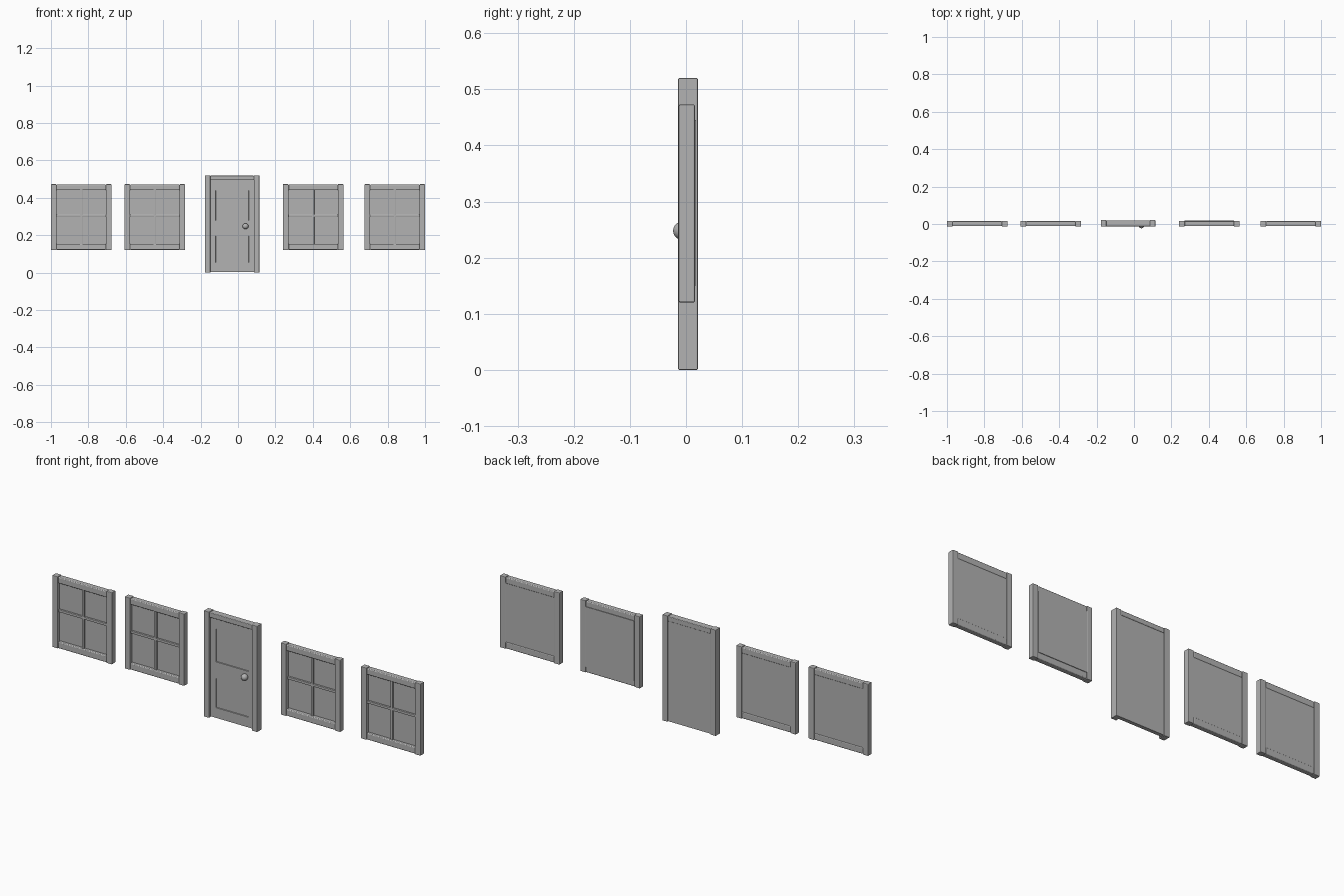
import bpy, bmesh, math
from mathutils import Vector

cube = bpy.data.objects.get("Cube")
if cube:
    bpy.data.objects.remove(cube, do_unlink=True)

grey = bpy.data.materials.new("plain_grey")
grey.use_nodes = True
COLOUR = (0.45, 0.45, 0.45, 1)
grey.diffuse_color = COLOUR
grey.node_tree.nodes["Principled BSDF"].inputs["Base Color"].default_value = COLOUR


def finish(name, bm, bevel=0.0, segments=2):
    mesh = bpy.data.meshes.new(name)
    bm.to_mesh(mesh)
    bm.free()
    mesh.materials.append(grey)
    obj = bpy.data.objects.new(name, mesh)
    bpy.context.collection.objects.link(obj)
    if bevel:
        mod = obj.modifiers.new("soft_edges", "BEVEL")
        mod.width = bevel
        mod.segments = segments
        mod.limit_method = "ANGLE"
    return obj


def box_mesh(x, y, z):
    """Box between (low, high) limits on every axis."""
    bm = bmesh.new()
    bmesh.ops.create_cube(bm, size=1)
    for v in bm.verts:
        v.co = Vector([lo + (c + 0.5) * (hi - lo)
                       for c, (lo, hi) in zip(v.co, (x, y, z))])
    return bm


def box(name, x, y, z, bevel=0.0, segments=2):
    return finish(name, box_mesh(x, y, z), bevel, segments)


# Windows: frame, pane and crossed glazing bars
W, STILE = 0.162, 0.03
BOTTOM, TOP = 0.12, 0.473
FRONT, BACK = -0.013, 0.016


def window(name, cx, shift=0.0):
    inner = W - STILE
    for side, s in (("right", -1), ("left", 1)):
        xs = sorted((cx + s * inner, cx + s * W))
        box(f"{name}_{side}_stile", xs, (FRONT, BACK), (BOTTOM, TOP), 0.003)
    span = (cx - inner, cx + inner)
    depth = (FRONT + 0.001, BACK - 0.001)
    box(f"{name}_top_rail", span, depth, (0.441, TOP - 0.002), 0.004, 3)
    box(f"{name}_bottom_rail", span, depth, (BOTTOM + 0.002, 0.154), 0.004, 3)
    box(f"{name}_pane", span, (0.002 + shift, 0.013 + shift), (0.15, 0.445))
    bar = (-0.007 + shift, 0.004 + shift)
    box(f"{name}_upright_bar", (cx - 0.006, cx + 0.006), bar, (0.152, 0.443), 0.0015)
    box(f"{name}_cross_bar", span, bar, (0.298, 0.31), 0.0015)


window("far_right_window", -0.838)
window("right_window", -0.445)
window("left_window", 0.402, 0.005)
window("far_left_window", 0.838)

# Door frame
DX, DW = -0.031, 0.145
inner = DW - 0.028
for side, s in (("right", -1), ("left", 1)):
    xs = sorted((DX + s * inner, DX + s * DW))
    box(f"door_{side}_post", xs, (-0.014, 0.021), (0, 0.52), 0.002)
box("door_head", (DX - inner, DX + inner), (-0.013, 0.02), (0.494, 0.518), 0.003, 3)

# Door leaf with two sunken panels
PANEL_X = (-0.12, 0.058)
PANELS = ((0.053, 0.197), (0.278, 0.44))
bm = box_mesh((DX - inner, DX + inner), (0.0, 0.018), (0.003, 0.496))
cuts = [((x, 0, 0), (1, 0, 0)) for x in PANEL_X]
cuts += [((0, 0, z), (0, 0, 1)) for pair in PANELS for z in pair]
for co, no in cuts:
    bmesh.ops.bisect_plane(bm, geom=bm.verts[:] + bm.edges[:] + bm.faces[:],
                           plane_co=co, plane_no=no)
bm.normal_update()


def in_panel(face):
    c = face.calc_center_median()
    return (face.normal.y < -0.9 and PANEL_X[0] < c.x < PANEL_X[1]
            and any(lo < c.z < hi for lo, hi in PANELS))


bmesh.ops.inset_individual(bm, faces=[f for f in bm.faces if in_panel(f)],
                           thickness=0.002, depth=-0.003)
finish("door_leaf", bm)

# Round knob on a short neck
KNOB = Vector((0.04, -0.007, 0.248))
bpy.ops.mesh.primitive_uv_sphere_add(segments=24, ring_count=12, radius=0.016,
                                     location=KNOB, rotation=(math.pi / 2, 0, 0))
knob = bpy.context.object
knob.name = "door_knob"
bpy.ops.object.shade_smooth()
bpy.ops.mesh.primitive_cylinder_add(vertices=24, radius=0.01, depth=0.012,
                                    location=KNOB + Vector((0, 0.004, 0)),
                                    rotation=(math.pi / 2, 0, 0))
neck = bpy.context.object
neck.name = "door_knob_neck"
bpy.ops.object.shade_smooth_by_angle()
for obj in (knob, neck):
    obj.data.materials.append(grey)
